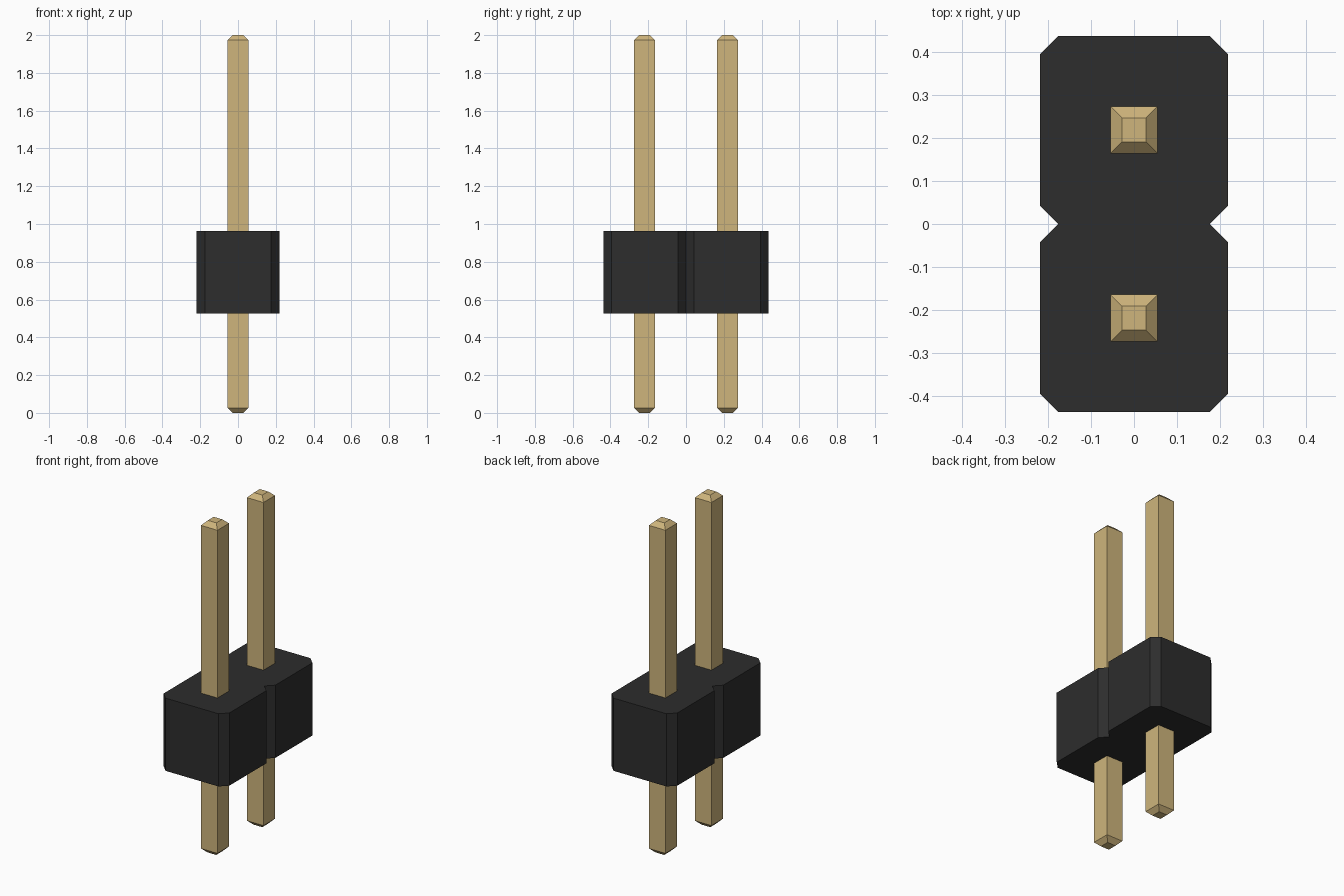
import bpy, bmesh

if "Cube" in bpy.data.objects:
    bpy.data.objects.remove(bpy.data.objects["Cube"])

HALF = 0.219            # half pitch: housing half-width and pin offset
CHAMFER = 0.043
BODY_Z = (0.525, 0.963)
PIN = 0.055             # pin half-width
TIP = 0.028             # half-width of the tapered pin end
TAPER = 0.027           # height of the taper
HEIGHT = 2.0


def material(name, color):
    mat = bpy.data.materials.new(name)
    mat.diffuse_color = color
    mat.use_nodes = True
    mat.node_tree.nodes["Principled BSDF"].inputs["Base Color"].default_value = mat.diffuse_color
    return mat


def loft(name, rings, mat):
    """Join equal-length rings of points with side faces and cap both ends."""
    bm = bmesh.new()
    loops = [[bm.verts.new(p) for p in ring] for ring in rings]
    n = len(loops[0])
    for low, high in zip(loops, loops[1:]):
        for i in range(n):
            j = (i + 1) % n
            bm.faces.new((low[i], low[j], high[j], high[i]))
    bm.faces.new(loops[0][::-1])
    bm.faces.new(loops[-1])
    bmesh.ops.recalc_face_normals(bm, faces=bm.faces)
    mesh = bpy.data.meshes.new(name)
    bm.to_mesh(mesh)
    bm.free()
    mesh.materials.append(mat)
    obj = bpy.data.objects.new(name, mesh)
    bpy.context.collection.objects.link(obj)
    return obj


black = material("black_plastic", (0.026, 0.026, 0.026, 1))
gold = material("gold_metal", (0.62, 0.46, 0.20, 1))

# Housing: two chamfered squares in a row, meeting at a V notch on each side
inner = HALF - CHAMFER
right = [(inner, -2 * HALF), (HALF, -2 * HALF + CHAMFER), (HALF, -CHAMFER),
         (inner, 0), (HALF, CHAMFER), (HALF, 2 * HALF - CHAMFER),
         (inner, 2 * HALF)]
outline = right + [(-x, y) for x, y in reversed(right)]
loft("housing", [[(x, y, z) for x, y in outline] for z in BODY_Z], black)

# Pins: square bars with tapered ends, running through the housing
pin_rings = [(TIP, 0), (PIN, TAPER), (PIN, HEIGHT - TAPER), (TIP, HEIGHT)]
square = [(-1, -1), (1, -1), (1, 1), (-1, 1)]
for name, y in (("front_pin", -HALF), ("back_pin", HALF)):
    pin = loft(name, [[(r * sx, r * sy, z) for sx, sy in square]
                      for r, z in pin_rings], gold)
    pin.location.y = y
